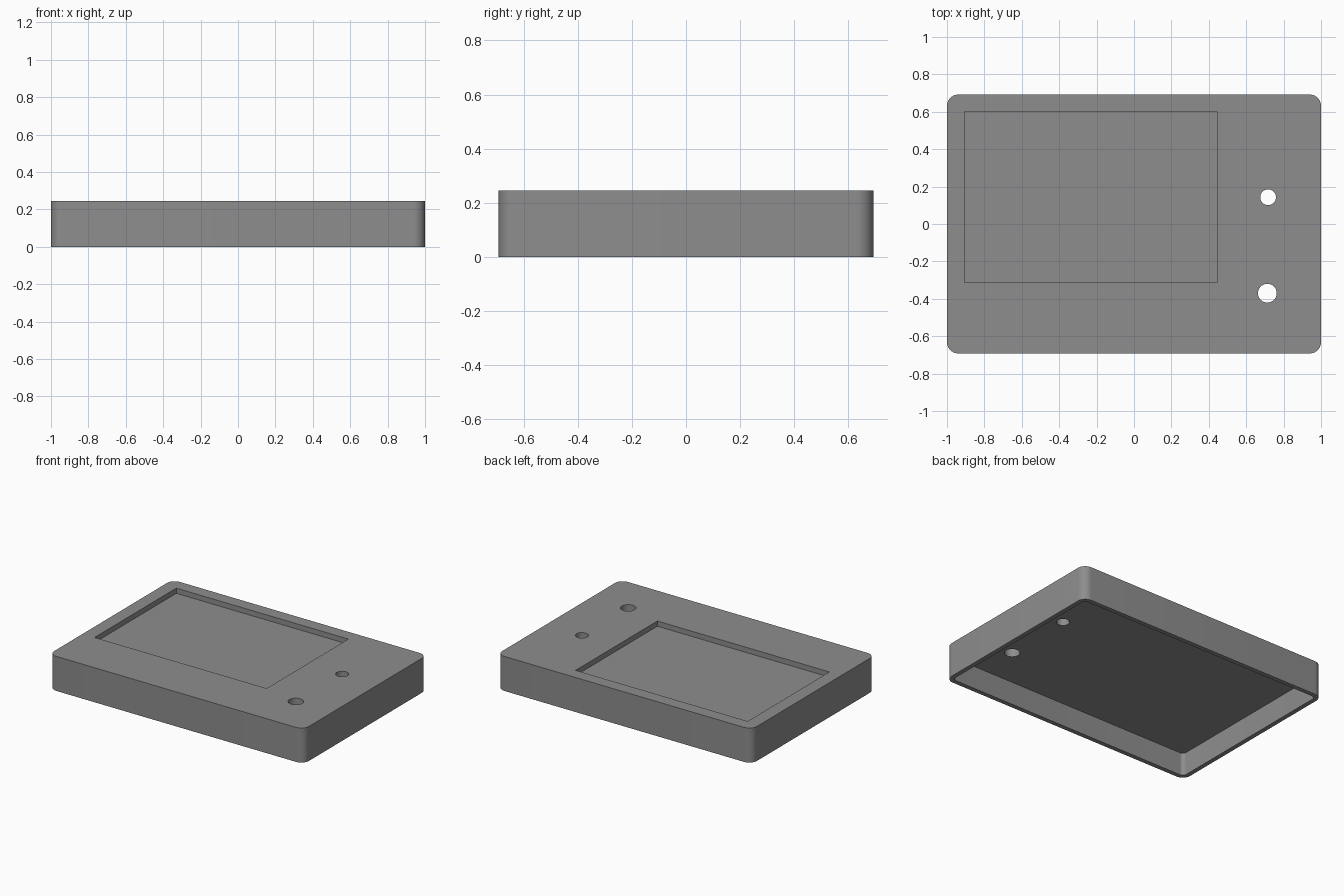
import bpy, bmesh, math

if "Cube" in bpy.data.objects:
    bpy.data.objects.remove(bpy.data.objects["Cube"])

grey = bpy.data.materials.new("plain grey")
grey.diffuse_color = (0.27, 0.27, 0.27, 1)
grey.use_nodes = True
grey.node_tree.nodes["Principled BSDF"].inputs["Base Color"].default_value = grey.diffuse_color


def rounded_rect(cx, cy, hx, hy, r, seg=10):
    """Outline of a rectangle with rounded corners, counter-clockwise."""
    pts = []
    for k, (sx, sy) in enumerate([(1, 1), (-1, 1), (-1, -1), (1, -1)]):
        for i in range(seg + 1):
            a = math.pi / 2 * (k + i / seg)
            pts.append((cx + sx * (hx - r) + r * math.cos(a),
                        cy + sy * (hy - r) + r * math.sin(a)))
    return pts


def rect(x0, x1, y0, y1):
    return [(x0, y0), (x1, y0), (x1, y1), (x0, y1)]


def circle(cx, cy, r, n=48):
    return [(cx + r * math.cos(2 * math.pi * i / n),
             cy + r * math.sin(2 * math.pi * i / n)) for i in range(n)]


def prism(name, outline, z0, z1):
    """Extrude a flat outline from z0 to z1."""
    bm = bmesh.new()
    face = bm.faces.new([bm.verts.new((x, y, z0)) for x, y in outline])
    ext = bmesh.ops.extrude_face_region(bm, geom=[face])
    for v in ext["geom"]:
        if isinstance(v, bmesh.types.BMVert):
            v.co.z = z1
    bmesh.ops.recalc_face_normals(bm, faces=bm.faces)
    mesh = bpy.data.meshes.new(name)
    bm.to_mesh(mesh)
    bm.free()
    mesh.materials.append(grey)
    obj = bpy.data.objects.new(name, mesh)
    bpy.context.collection.objects.link(obj)
    return obj


HX, HY, HEIGHT = 1.0, 0.692, 0.245
WALL, CEILING, RADIUS = 0.032, 0.163, 0.06

# Outer body of the lid
lid = prism("enclosure_lid", rounded_rect(0, 0, HX, HY, RADIUS), 0, HEIGHT)

# Hollow underside, screen recess and the two through holes
cutters = [
    prism("cavity_cutter",
          rounded_rect(0, 0, HX - WALL, HY - WALL, RADIUS - WALL), -0.1, CEILING),
    prism("recess_cutter", rect(-0.906, 0.445, -0.314, 0.602), HEIGHT - 0.037, 0.4),
    prism("small_hole_cutter", circle(0.717, 0.143, 0.042), 0.1, 0.4),
    prism("large_hole_cutter", circle(0.713, -0.37, 0.05), 0.1, 0.4),
]
bpy.context.view_layer.objects.active = lid
for c in cutters:
    c.hide_render = True
    mod = lid.modifiers.new(c.name, 'BOOLEAN')
    mod.operation = 'DIFFERENCE'
    mod.solver = 'EXACT'
    mod.object = c
    bpy.ops.object.modifier_apply(modifier=mod.name)
for c in cutters:
    bpy.data.objects.remove(c)

# Smooth corners and hole walls, sharp rims
bpy.ops.object.select_all(action='DESELECT')
lid.select_set(True)
bpy.ops.object.shade_smooth_by_angle(angle=math.radians(30))
